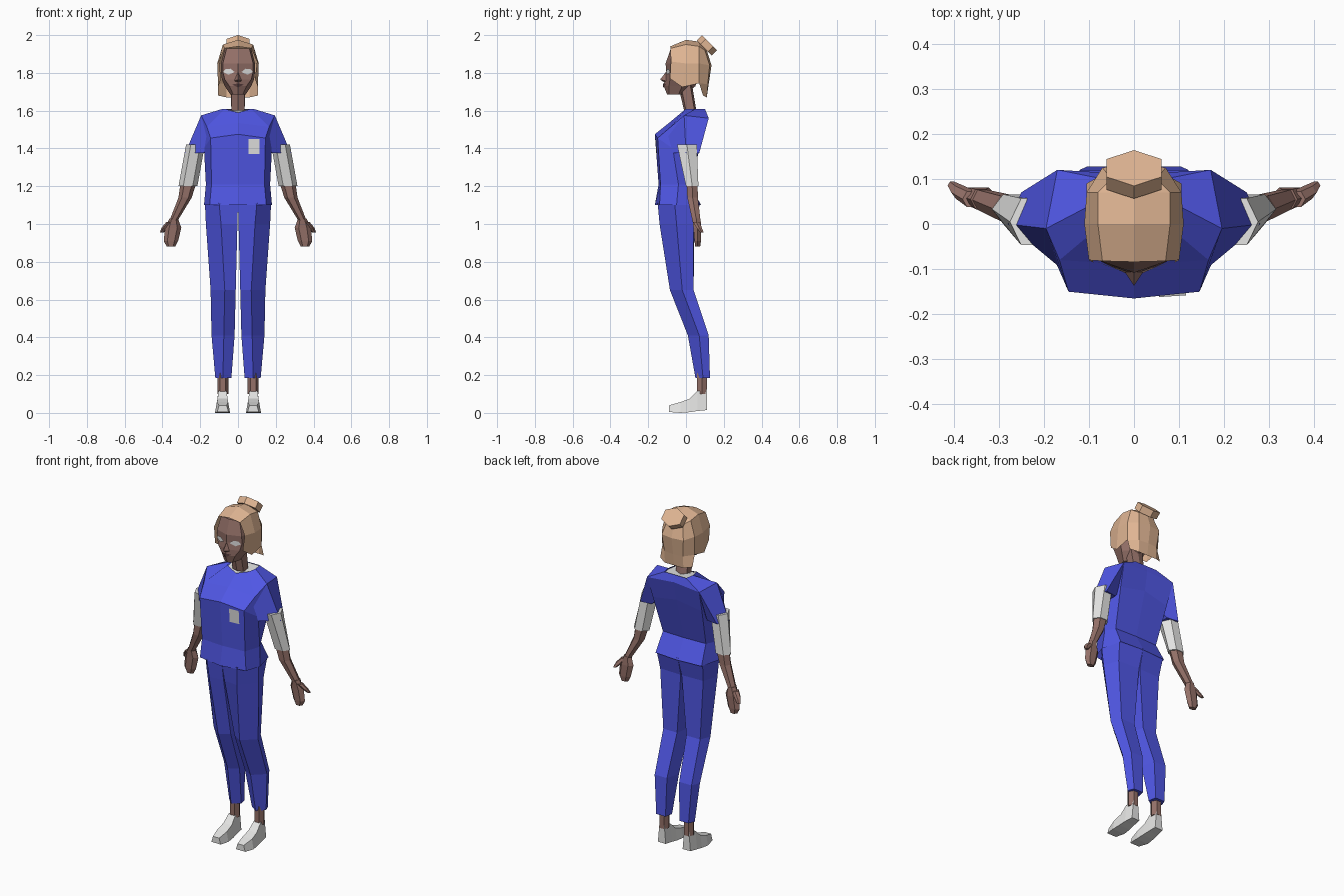
import bpy
import bmesh
from math import cos, sin, pi, radians

default_cube = bpy.data.objects.get("Cube")
if default_cube:
    bpy.data.objects.remove(default_cube, do_unlink=True)


def make_material(name, red, green, blue):
    material = bpy.data.materials.new(name)
    material.use_nodes = True
    colour = (red, green, blue, 1)
    material.diffuse_color = colour
    material.node_tree.nodes["Principled BSDF"].inputs["Base Color"].default_value = colour
    return material


blue = make_material("scrub blue", .08, .095, .78)
skin = make_material("brown skin", .30, .165, .14)
blonde = make_material("light hair", .74, .46, .29)
white = make_material("off white", .78, .78, .77)
lip_colour = make_material("dark lip", .09, .045, .045)


def loft(name, rings, material, closed=False, caps=False, mirror=True):
    """Skin a row of point rings with flat quads, mirrored across the body."""
    bm = bmesh.new()
    rows = [[bm.verts.new(point) for point in ring] for ring in rings]
    count = len(rows[0])
    for low, high in zip(rows, rows[1:]):
        for i in range(count if closed else count - 1):
            j = (i + 1) % count
            bm.faces.new((low[i], low[j], high[j], high[i]))
    if caps:
        for row in {id(rows[0]): rows[0], id(rows[-1]): rows[-1]}.values():
            bm.faces.new(row)
    bmesh.ops.recalc_face_normals(bm, faces=bm.faces)
    mesh = bpy.data.meshes.new(name)
    bm.to_mesh(mesh)
    bm.free()
    mesh.materials.append(material)
    part = bpy.data.objects.new(name, mesh)
    bpy.context.collection.objects.link(part)
    if mirror:
        part.modifiers.new("Mirror", "MIRROR").use_axis[0] = True
    return part


def plate(name, points, material, mirror=True):
    return loft(name, [points], material, caps=True, mirror=mirror)


def level(z, *points):
    """Put a row of (x, y) points at one height."""
    return [(x, y, z) for x, y in points]


def oval(x, y, radius_x, radius_y, z, sides=6):
    angles = [2 * pi * i / sides for i in range(sides)]
    return [(x + radius_x * cos(a), y + radius_y * sin(a), z) for a in angles]


def tube(name, ovals, material):
    return loft(name, [oval(*values) for values in ovals], material, closed=True, caps=True)


# Shirt body, half outline from front centre to back centre
neckline = [(0, -.02, 1.59), (.07, 0, 1.61), (.08, .05, 1.61), (.07, .10, 1.61), (0, .10, 1.61)]
loft("shirt_body", [
    level(1.1, (0, -.165), (.15, -.14), (.18, -.05), (.15, .07), (0, .08)),
    level(1.21, (0, -.145), (.14, -.135), (.17, -.04), (.14, .015), (0, .02)),
    [(0, -.165, 1.475), (.145, -.15, 1.455), (.18, -.07, 1.4), (.16, .08, 1.43), (0, .09, 1.46)],
    [(0, -.09, 1.535), (.165, -.08, 1.515), (.195, -.01, 1.575), (.17, .12, 1.56), (0, .11, 1.57)],
    neckline,
], blue)
plate("collar", [(x * .97, y, z - .004) for x, y, z in neckline], white)

# Short sleeves
loft("short_sleeves", [
    [(.16, -.10, 1.47), (.195, -.01, 1.575), (.17, .12, 1.56), (.14, .04, 1.42)],
    level(1.375, (.18, -.07), (.28, 0), (.25, .07), (.18, .06)),
], blue, closed=True, caps=True)

# Chest badge
plate("chest_badge", [(.055, -.162, 1.45), (.115, -.158, 1.45),
                      (.115, -.152, 1.37), (.055, -.156, 1.37)], white, mirror=False)

# Trousers
loft("trouser_legs", [
    level(1.11, (0, -.15), (.10, -.15), (.175, -.06), (.15, .06), (0, .075)),
    level(1.0, (.003, -.13), (.09, -.14), (.17, -.05), (.14, .04), (.003, .045)),
    level(.65, (.012, -.05), (.07, -.085), (.145, -.02), (.12, .04), (.03, .04)),
    level(.41, (.018, .04), (.075, .01), (.14, .07), (.12, .12), (.04, .12)),
    level(.185, (.035, .08), (.08, .05), (.12, .09), (.105, .127), (.045, .127)),
], blue, closed=True, caps=True)

# Arms and hands
tube("under_sleeves", [(.225, .005, .05, .06, 1.42), (.265, .033, .05, .038, 1.2)], white)
tube("forearms", [(.262, .032, .042, .034, 1.22), (.28, .035, .035, .032, 1.14),
                  (.34, .055, .022, .025, 1.02)], skin)
tube("hands", [(.34, .055, .022, .025, 1.03), (.343, .06, .043, .024, .98),
               (.355, .062, .038, .02, .91), (.355, .062, .022, .015, .88)], skin)
tube("thumbs", [(.36, .055, .02, .02, 1.01), (.385, .07, .02, .016, .98),
                (.403, .085, .01, .01, .955)], skin)

# Ankles and shoes
tube("ankles", [(.08, .085, .029, .03, .1), (.08, .085, .029, .03, .21)], skin)


def shoe_section(y, inner, outer, bottom, top):
    return [(inner, y, bottom), (outer, y, bottom), (outer - .01, y, top), (inner + .01, y, top)]


loft("shoes", [shoe_section(*values) for values in (
    (-.09, .05, .11, .005, .04),
    (-.03, .042, .122, 0, .057),
    (.02, .045, .118, .004, .075),
    (.06, .05, .114, .01, .115),
    (.11, .055, .106, .015, .125),
)], white, closed=True, caps=True)

# Neck and head
loft("neck", [
    level(1.6, (0, -.01), (.035, 0), (.035, .045), (0, .055)),
    level(1.75, (0, -.045), (.035, -.03), (.04, .02), (0, .03)),
], skin)
loft("head", [
    level(1.685, (0, -.10), (.025, -.09), (.04, -.04), (0, 0)),
    level(1.73, (0, -.118), (.045, -.09), (.07, -.02), (0, .05)),
    level(1.765, (0, -.112), (.07, -.085), (.085, -.01), (0, .06)),
    level(1.805, (0, -.105), (.08, -.078), (.09, 0), (0, .08)),
    level(1.85, (0, -.108), (.08, -.08), (.09, 0), (0, .08)),
    level(1.93, (0, -.08), (.06, -.07), (.07, 0), (0, .07)),
], skin, caps=True)

# Face details
bridge, tip = (0, -.106, 1.805), (0, -.137, 1.765)
wing, base = (.02, -.107, 1.757), (0, -.115, 1.75)
plate("nose_side", [bridge, tip, wing], skin)
plate("nose_base", [tip, base, wing], skin)
plate("eyes", [(.018, -.106, 1.805), (.04, -.1, 1.822), (.065, -.091, 1.82),
               (.08, -.084, 1.805), (.05, -.096, 1.79)], white)
plate("lips", [(0, -.121, 1.745), (.032, -.104, 1.738), (0, -.121, 1.722)], lip_colour)

# Hair shell, from the face edge round to the back centre
lower_hair = [(.09, -.085, 1.77), (.105, -.02, 1.725), (.105, .07, 1.745),
              (.06, .115, 1.74), (0, .12, 1.74)]
loft("hair_cap", [
    lower_hair,
    [(.10, -.08, 1.86), (.11, 0, 1.85), (.105, .07, 1.85), (.07, .125, 1.84), (0, .135, 1.84)],
    [(.07, -.082, 1.93), (.08, 0, 1.95), (.08, .07, 1.94), (.05, .10, 1.92), (0, .11, 1.92)],
    [(0, -.084, 1.94), (0, 0, 1.975), (0, .07, 1.965), (0, .09, 1.95), (0, .11, 1.92)],
], blonde)
loft("hair_back_flap", [
    [(.105, .09, 1.68), (.06, .11, 1.67), (0, .11, 1.67)],
    lower_hair[2:],
], blonde)

# Hair bun
bpy.ops.mesh.primitive_cylinder_add(vertices=6, radius=.07, depth=.04,
                                    location=(0, .11, 1.946), rotation=(radians(-45), 0, 0))
bun = bpy.context.object
bun.name = "hair_bun"
bun.scale.y = .8
bun.data.materials.append(blonde)
